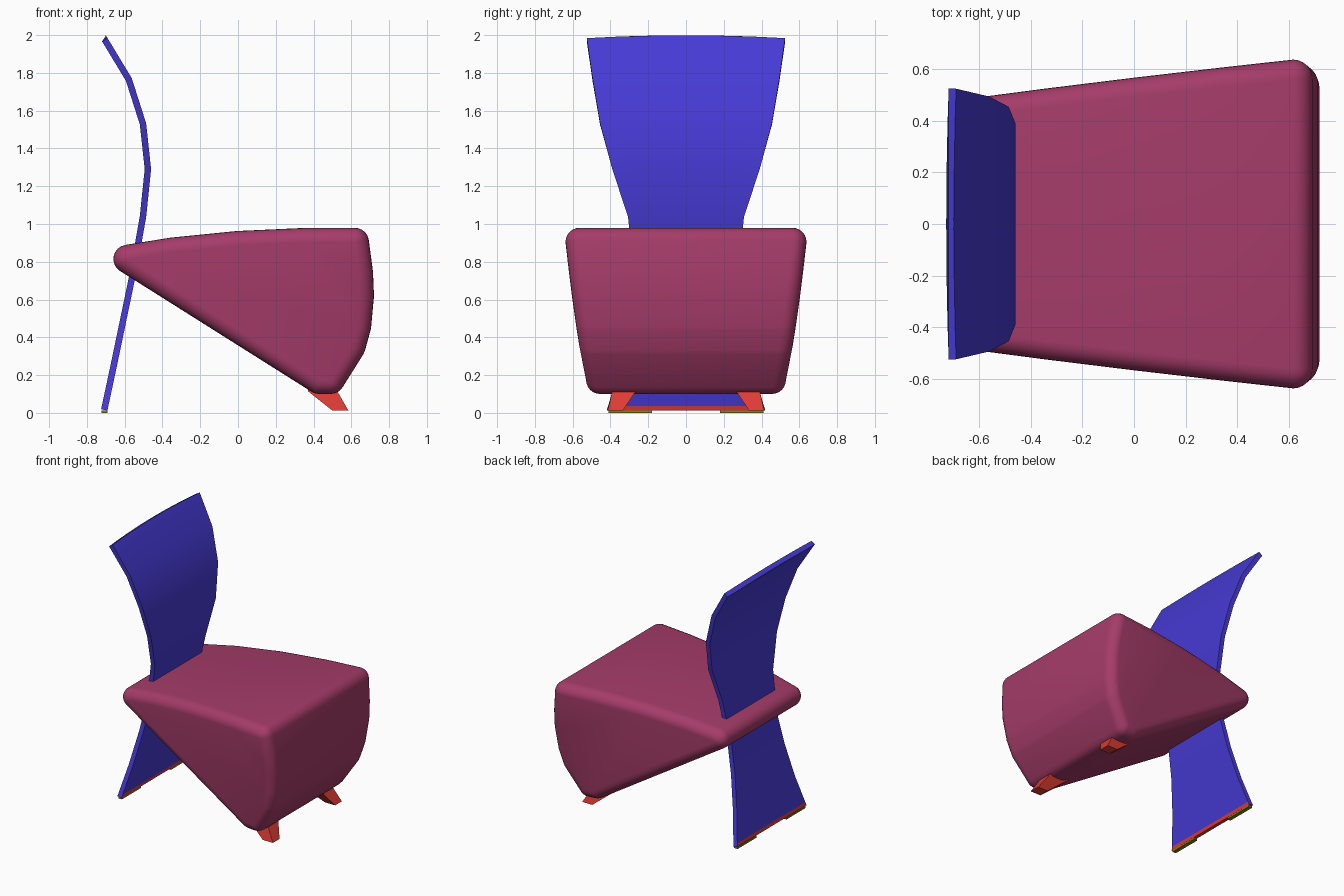
import bpy, bmesh, math
from mathutils import Vector

if "Cube" in bpy.data.objects:
    bpy.data.objects.remove(bpy.data.objects["Cube"], do_unlink=True)


def material(name, rgb):
    m = bpy.data.materials.new(name)
    m.use_nodes = True
    m.diffuse_color = (*rgb, 1)
    m.node_tree.nodes["Principled BSDF"].inputs["Base Color"].default_value = (*rgb, 1)
    return m


plum = material("plum fabric", (0.376, 0.045, 0.141))
blue = material("blue shell", (0.062, 0.042, 0.66))
red = material("red feet", (0.72, 0.045, 0.033))
olive = material("olive pads", (0.22, 0.22, 0.015))


def loft(name, rings, mats, rule=None, smooth=True):
    """Skin closed rings of points, cap both ends and colour the faces by a rule."""
    bm = bmesh.new()
    loops = [[bm.verts.new(p) for p in ring] for ring in rings]
    for a, b in zip(loops, loops[1:]):
        for i in range(len(a)):
            j = (i + 1) % len(a)
            bm.faces.new((a[i], a[j], b[j], b[i]))
    bm.faces.new(loops[0])
    bm.faces.new(loops[-1])
    bmesh.ops.remove_doubles(bm, verts=bm.verts, dist=1e-5)
    bmesh.ops.recalc_face_normals(bm, faces=bm.faces)
    bm.normal_update()
    for f in bm.faces:
        f.material_index = rule(f) if rule else 0
    mesh = bpy.data.meshes.new(name)
    bm.to_mesh(mesh)
    bm.free()
    for m in mats:
        mesh.materials.append(m)
    ob = bpy.data.objects.new(name, mesh)
    bpy.context.collection.objects.link(ob)
    if smooth:
        bpy.ops.object.select_all(action="DESELECT")
        ob.select_set(True)
        bpy.context.view_layer.objects.active = ob
        bpy.ops.object.shade_smooth_by_angle(angle=math.radians(32))
    return ob


# Seat: a wedge profile swept sideways and rounded by one radius all over
R = 0.075
core = [Vector(p) for p in [
    (-0.585, 0.815), (0.43, 0.175), (0.49, 0.175), (0.60, 0.35), (0.63, 0.46),
    (0.645, 0.62), (0.64, 0.74), (0.618, 0.905), (0.35, 0.904), (0, 0.888), (-0.35, 0.853)]]


def half_width(p):
    return 0.4525 + 0.11 * p.x + 0.13 * p.y


outline = []  # pairs of core point and outward direction
for i, p in enumerate(core):
    before, after = p - core[i - 1], core[(i + 1) % len(core)] - p
    a0 = math.atan2(-before.x, before.y)
    turn = (math.atan2(-after.x, after.y) - a0) % math.tau
    steps = round(turn / math.radians(18))
    for k in range(steps + 1):
        a = a0 + turn * (k / steps if steps else 0.5)
        outline.append((p, Vector((math.cos(a), math.sin(a)))))


def seat_ring(side, t):
    ring = []
    for p, n in outline:
        q = p + n * R * math.sin(t)
        ring.append((q.x, side * (half_width(p) - R + R * math.cos(t)), q.y))
    return ring


quarter = [math.pi / 2 * k / 6 for k in range(7)]
loft("seat", [seat_ring(-1, t) for t in quarter]
     + [seat_ring(1, t) for t in reversed(quarter)], [plum])

# Backrest: a thin curved panel, narrow at the waist, with a red lower edge
spine = [  # x, z, half width
    (-0.708, 0.016, 0.418), (-0.703, 0.04, 0.41), (-0.658, 0.25, 0.35),
    (-0.606, 0.5, 0.30), (-0.556, 0.74, 0.275), (-0.503, 1.04, 0.307),
    (-0.477, 1.29, 0.39), (-0.503, 1.53, 0.455), (-0.578, 1.765, 0.495),
    (-0.705, 1.975, 0.525)]
T = 0.017
cols = [-1 + k / 4 for k in range(9)]
rings = []
for i, (x, z, w) in enumerate(spine):
    lo, hi = spine[max(i - 1, 0)], spine[min(i + 1, len(spine) - 1)]
    d = Vector((hi[0] - lo[0], hi[1] - lo[1])).normalized()
    crown = 0.018 if i == len(spine) - 1 else 0
    ring = []
    for s, order in ((1, cols), (-1, cols[::-1])):
        for c in order:
            q = Vector((x, z)) + Vector((d.y, -d.x)) * T * s + d * crown * (1 - c * c)
            ring.append((q.x, c * w, q.y))
    rings.append(ring)
loft("backrest", rings, [blue, red],
     lambda f: int(f.calc_center_median().z < 0.04 and abs(f.normal.y) < 0.5))


def block_ring(x0, x1, y0, y1, z):
    return [(x0, y0, z), (x1, y0, z), (x1, y1, z), (x0, y1, z)]


# Splayed front feet and thin glides under the backrest
for s, side in ((1, "left"), (-1, "right")):
    loft("foot_" + side, [block_ring(0.50, 0.585, s * 0.335, s * 0.415, 0.012),
                          block_ring(0.37, 0.525, s * 0.265, s * 0.39, 0.115),
                          block_ring(0.37, 0.50, s * 0.265, s * 0.38, 0.16)],
         [red], smooth=False)
    loft("glide_" + side, [block_ring(-0.722, -0.692, s * 0.18, s * 0.41, z)
                           for z in (0, 0.013)], [olive], smooth=False)
